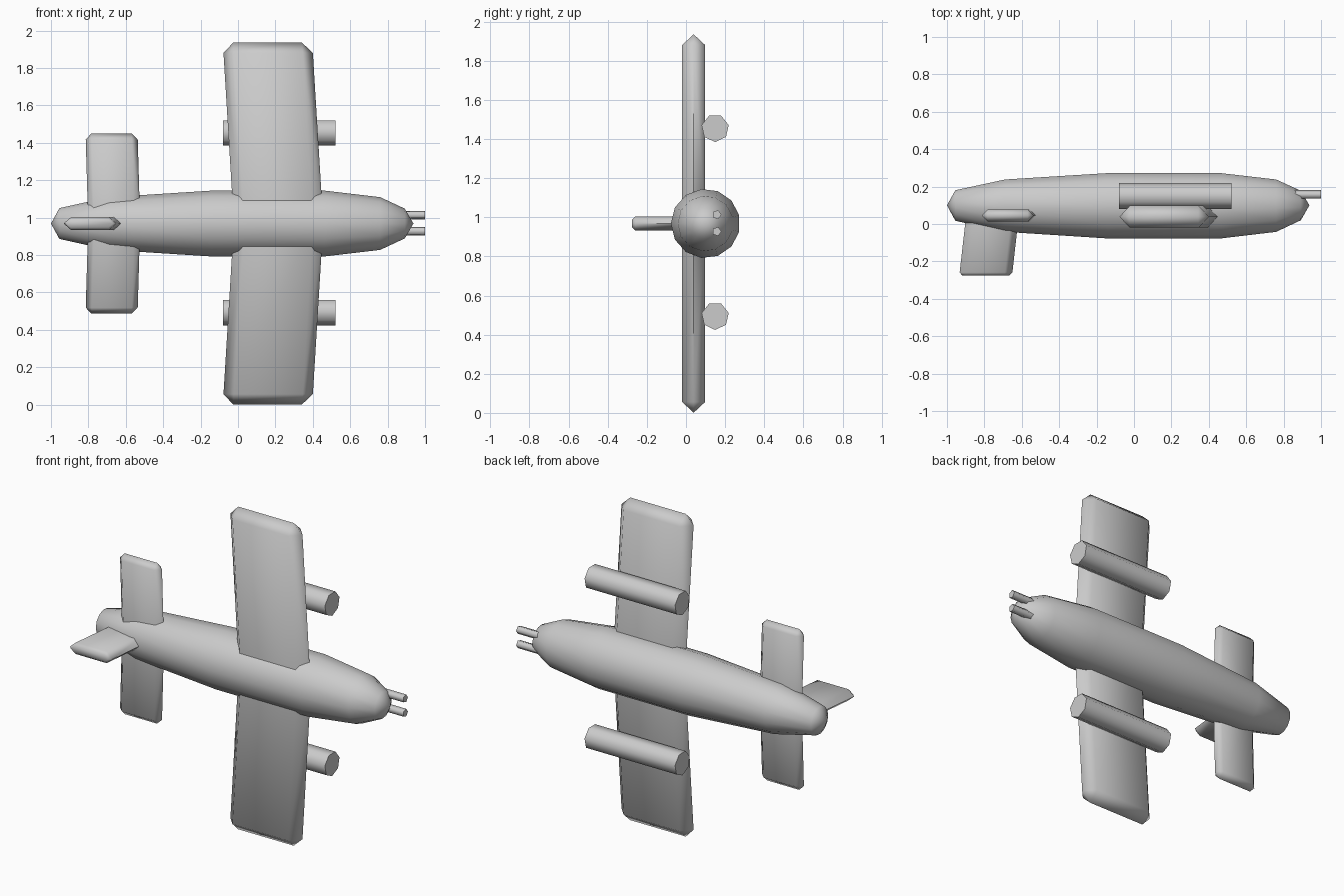
import bpy, bmesh
from math import sin, cos, pi, radians

if "Cube" in bpy.data.objects:
    bpy.data.objects.remove(bpy.data.objects["Cube"])

CY, CZ = 0.10, 0.968      # fuselage axis


def loft(name, rings):
    """Skin a list of equal-length point rings and cap both ends."""
    bm = bmesh.new()
    loops = [[bm.verts.new(p) for p in ring] for ring in rings]
    n = len(loops[0])
    for a, b in zip(loops, loops[1:]):
        for i in range(n):
            j = (i + 1) % n
            bm.faces.new((a[i], a[j], b[j], b[i]))
    bm.faces.new(loops[0])
    bm.faces.new(loops[-1])
    bmesh.ops.remove_doubles(bm, verts=bm.verts[:], dist=0.0005)
    bmesh.ops.recalc_face_normals(bm, faces=bm.faces[:])
    mesh = bpy.data.meshes.new(name)
    bm.to_mesh(mesh)
    bm.free()
    ob = bpy.data.objects.new(name, mesh)
    bpy.context.collection.objects.link(ob)
    bpy.ops.object.select_all(action='DESELECT')
    ob.select_set(True)
    bpy.context.view_layer.objects.active = ob
    bpy.ops.object.shade_smooth_by_angle(angle=radians(75))
    return ob


def tube(name, profile, sides, y, z, phase):
    """Round body along x from (x, radius) pairs."""
    angles = [phase + 2 * pi * i / sides for i in range(sides)]
    return loft(name, [[(x, y + r * cos(a), z + r * sin(a)) for a in angles]
                       for x, r in profile])


def slab(name, place, root_x, tip_x, w, t, c, length, tip_c, tip_t, tip_in):
    """Swept blade with chamfered edges; place maps (x, thickness, span) to world."""
    def ring(l, w, t, c):
        x = root_x + (tip_x - root_x) * l / length
        pts = [(-w, 0), (c - w, t), (w - c, t), (w, 0), (w - c, -t), (c - w, -t)]
        return [place(x + px, pt, l) for px, pt in pts]
    return loft(name, [ring(0, w, t, c), ring(length - tip_c, w, t, c),
                       ring(length, w - tip_in, tip_t, c - tip_in)])


# Fuselage
tube("fuselage", [(-1.0, 0.0), (-0.955, 0.083), (-0.69, 0.142), (-0.145, 0.177),
                  (0.465, 0.177), (0.76, 0.142), (0.892, 0.08), (0.938, 0.0)],
     13, CY, CZ, pi)

for s, side in ((1, "upper"), (-1, "lower")):
    # Main wings
    slab(f"{side}_wing", lambda x, t, l: (x, 0.039 + t, CZ + s * l),
         0.217, 0.158, 0.239, 0.059, 0.055, 0.967, 0.055, 0.0, 0.055)
    # Tailplanes
    slab(f"{side}_tailplane", lambda x, t, l: (x, 0.046 + t, CZ + s * l),
         -0.662, -0.676, 0.139, 0.032, 0.032, 0.482, 0.032, 0.0, 0.032)
    # Engines under the wings
    tube(f"{side}_engine", [(-0.08, 0.071), (0.52, 0.071)],
         7, 0.149, 0.975 + s * 0.48, -pi / 2)
    # Nose guns
    tube(f"{side}_gun", [(0.82, 0.024), (1.0, 0.024)],
         5, 0.157, 0.97 + s * 0.043, 0)

# Tail fin
slab("tail_fin", lambda x, t, l: (x, 0.06 - l, CZ + t),
     -0.755, -0.793, 0.141, 0.035, 0.04, 0.335, 0.016, 0.02, 0.016)
